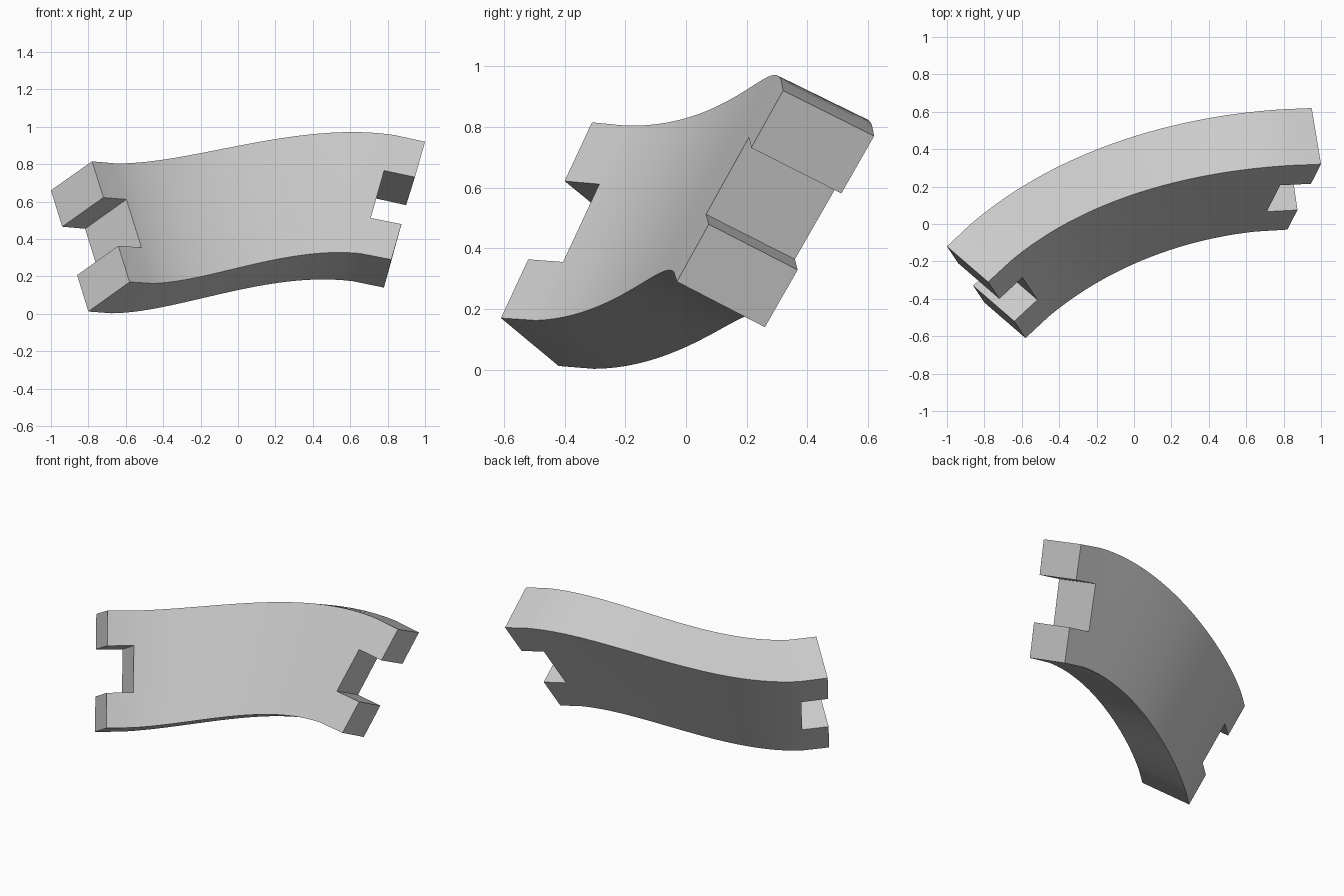
import bpy, bmesh
from mathutils import Vector

cube = bpy.data.objects.get("Cube")
if cube:
    bpy.data.objects.remove(cube, do_unlink=True)

STEPS = 40          # segments along the sweep
NOTCH = 0.17        # depth of the end notches
ROWS = (0.0, 0.3, 0.7, 1.0)   # top tooth, notch, bottom tooth
START_DIR = Vector((0.69, 0.71, -0.12)).normalized()
END_DIR = Vector((0.96, 0.02, -0.28)).normalized()

# Four long corner edges, keyed by (bottom, back): start and end points
EDGES = {
    (0, 0): (Vector((-0.78, -0.31, 0.815)), Vector((1.0, 0.32, 0.92))),
    (0, 1): (Vector((-1.0, -0.12, 0.66)), Vector((0.95, 0.62, 0.77))),
    (1, 0): (Vector((-0.58, -0.61, 0.17)), Vector((0.82, -0.03, 0.29))),
    (1, 1): (Vector((-0.80, -0.42, 0.012)), Vector((0.78, 0.26, 0.14))),
}


def edge_point(key, i):
    """Point on a corner curve; the first and last steps are one notch deep."""
    a, b = EDGES[key]
    length = 1.03 * (b - a).length
    d = NOTCH / length
    if i == 0:
        t = 0.0
    elif i == STEPS:
        t = 1.0
    else:
        t = d + (1 - 2 * d) * (i - 1) / (STEPS - 2)
    u = 1 - t
    c1 = a + START_DIR * length / 3
    c2 = b - END_DIR * length / 3
    return a * u**3 + c1 * 3 * u * u * t + c2 * 3 * u * t * t + b * t**3


# Curved block as a shell of cells, leaving out the notch at both ends
bm = bmesh.new()
verts = {}


def vert(i, j, k):
    if (i, j, k) not in verts:
        p = edge_point((0, k), i).lerp(edge_point((1, k), i), ROWS[j])
        verts[i, j, k] = bm.verts.new(p)
    return verts[i, j, k]


def solid(i, j):
    inside = 0 <= i < STEPS and 0 <= j < 3
    return inside and not (j == 1 and i in (0, STEPS - 1))


for i in range(STEPS):
    for j in range(3):
        if not solid(i, j):
            continue
        ring = [(i, j), (i + 1, j), (i + 1, j + 1), (i, j + 1)]
        for k in (0, 1):
            bm.faces.new([vert(x, y, k) for x, y in ring])
        neighbours = [(i, j - 1), (i + 1, j), (i, j + 1), (i - 1, j)]
        for n, cell in enumerate(neighbours):
            if not solid(*cell):
                p, q = ring[n], ring[(n + 1) % 4]
                bm.faces.new([vert(*p, 0), vert(*q, 0), vert(*q, 1), vert(*p, 1)])

bmesh.ops.recalc_face_normals(bm, faces=bm.faces)
mesh = bpy.data.meshes.new("curved_notched_block")
bm.to_mesh(mesh)
bm.free()
block = bpy.data.objects.new("curved_notched_block", mesh)
bpy.context.collection.objects.link(block)

# Plain grey material
grey = bpy.data.materials.new("light_grey")
grey.use_nodes = True
colour = (0.6, 0.6, 0.6, 1.0)
grey.diffuse_color = colour
grey.node_tree.nodes["Principled BSDF"].inputs["Base Color"].default_value = colour
mesh.materials.append(grey)

# Smooth the curved sides, keep the corners sharp
bpy.ops.object.select_all(action="DESELECT")
block.select_set(True)
bpy.context.view_layer.objects.active = block
bpy.ops.object.shade_smooth_by_angle(angle=0.5)
